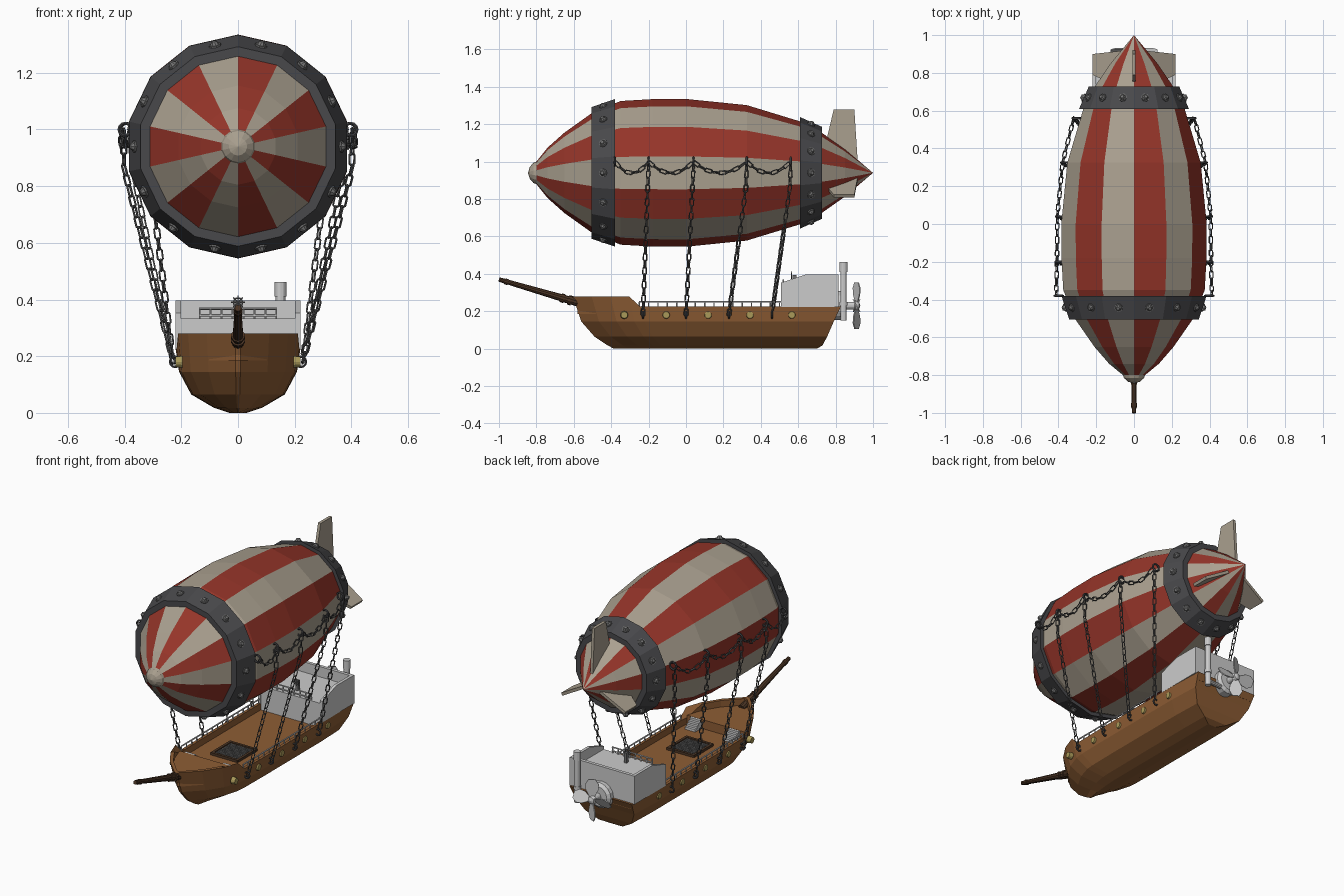
import bpy, bmesh
from math import sin, cos, pi, tau
from mathutils import Vector, Matrix

if "Cube" in bpy.data.objects:
    bpy.data.objects.remove(bpy.data.objects["Cube"])


def material(name, *rgb):
    m = bpy.data.materials.new(name)
    m.diffuse_color = (*rgb, 1)
    m.use_nodes = True
    m.node_tree.nodes["Principled BSDF"].inputs["Base Color"].default_value = m.diffuse_color
    return m


RED, CREAM = material("red_cloth", .3, .035, .022), material("cream_cloth", .4, .35, .275)
IRON, CHAIN = material("dark_iron", .065, .065, .07), material("chain_iron", .1, .1, .1)
STEEL, BRASS = material("bolt_steel", .17, .17, .17), material("brass", .4, .32, .1)
WOOD, DARK = material("hull_wood", .27, .11, .035), material("dark_wood", .07, .035, .018)
AXIS = 0.94  # height of the envelope axis


def finish(name, bm, *mats):
    bmesh.ops.remove_doubles(bm, verts=bm.verts, dist=1e-5)
    bmesh.ops.recalc_face_normals(bm, faces=bm.faces)
    me = bpy.data.meshes.new(name)
    bm.to_mesh(me)
    bm.free()
    for m in mats:
        me.materials.append(m)
    ob = bpy.data.objects.new(name, me)
    bpy.context.collection.objects.link(ob)
    return ob


def revolve(bm, prof, n, c=(0, 0, AXIS), closed=False):
    """Turn (y, r) points about the y axis; the first vertex is at the top."""
    rings = [[bm.verts.new((c[0] + r * sin(tau * j / n), c[1] + y, c[2] + r * cos(tau * j / n)))
              for j in range(n)] for y, r in prof]
    for i in range(len(prof) if closed else len(prof) - 1):
        a, b = rings[i], rings[(i + 1) % len(prof)]
        for j in range(n):
            k = (j + 1) % n
            bm.faces.new((a[j], a[k], b[k], b[j])).material_index = j % 2


def eyelet(bm, c, R, r):
    revolve(bm, [(r * cos(a * tau / 6), R + r * sin(a * tau / 6)) for a in range(6)], 12, c, True)


def rod(bm, p, q, r, r2=None, n=8):
    p, q = Vector(p), Vector(q)
    m = Matrix.Translation((p + q) / 2) @ (q - p).to_track_quat('Z', 'Y').to_matrix().to_4x4()
    bmesh.ops.create_cone(bm, cap_ends=True, segments=n, radius1=r,
                          radius2=r if r2 is None else r2, depth=(q - p).length, matrix=m)


def box(bm, lo, hi):
    lo, hi = Vector(lo), Vector(hi)
    bmesh.ops.create_cube(bm, size=1, matrix=Matrix.Translation((lo + hi) / 2) @ Matrix.Diagonal((*(hi - lo), 1)))


def prism(bm, pts, d):
    """Extrude a flat polygon by the vector d."""
    a = [bm.verts.new(p) for p in pts]
    b = [bm.verts.new(Vector(p) + Vector(d)) for p in pts]
    bm.faces.new(a)
    bm.faces.new(b[::-1])
    for i in range(len(a)):
        j = (i + 1) % len(a)
        bm.faces.new((a[i], b[i], b[j], a[j]))


def chain(bm, pts, pitch=.038):
    pts = [Vector(p) for p in pts]
    k, d, start = 0, pitch / 2, 0
    for p, q in zip(pts, pts[1:]):
        L = (q - p).length
        while d < start + L:
            rot = (q - p).to_track_quat('Z', 'X').to_matrix().to_4x4() @ Matrix.Rotation(k % 2 * pi / 2 + .4, 4, 'Z')
            m = Matrix.Translation(p.lerp(q, (d - start) / L)) @ rot
            ring = []
            for i in range(8):  # stadium-shaped link
                a = (i + .5) * tau / 8
                o = Vector((cos(a), 0, sin(a)))
                c = o * .0105 + Vector((0, 0, .011 if sin(a) > 0 else -.011))
                ring.append([bm.verts.new(m @ (c + .0036 * (o * cos(t * pi / 2) + Vector((0, sin(t * pi / 2), 0)))))
                             for t in range(4)])
            for i in range(8):
                for t in range(4):
                    a, b, u = ring[i], ring[(i + 1) % 8], (t + 1) % 4
                    bm.faces.new((a[t], b[t], b[u], a[u]))
            k, d = k + 1, d + pitch
        start += L


# Envelope with fourteen striped gores
bm = bmesh.new()
revolve(bm, [(-.82, 0), (-.8, .06), (-.74, .135), (-.65, .215), (-.5, .322), (-.35, .384), (-.18, .394), (0, .395),
             (.325, .362), (.61, .275), (.725, .215), (.85, .127), (1, 0)], 14)
finish("envelope", bm, RED, CREAM)

# Nose cap
bm = bmesh.new()
revolve(bm, [(-.785, .055), (-.8, .06), (-.815, .055), (-.835, .032), (-.845, 0)], 14)
finish("nose_cap", bm, CREAM)

# Iron bands and their bolts
bolts = bmesh.new()
for name, y0, r0, y1, r1 in (("front_band", -.505, .352, -.38, .394), ("rear_band", .61, .298, .727, .246)):
    bm = bmesh.new()
    revolve(bm, [(y0, r0 - .04), (y0, r0), (y1, r1), (y1, r1 - .04)], 14, closed=True)
    finish(name, bm, IRON)
    nrm = Vector((r0 - r1, y1 - y0)).normalized()  # (along y, radial)
    for j in range(14):
        a = (j + .5) * tau / 14
        out = Vector((sin(a) * nrm.y, nrm.x, cos(a) * nrm.y))
        r = (r0 + r1) / 2 * cos(pi / 14)
        c = Vector((sin(a) * r, (y0 + y1) / 2, AXIS + cos(a) * r))
        rod(bolts, c - out * .005, c + out * .006, .022)
        rod(bolts, c + out * .006, c + out * .018, .017, .009)
finish("band_bolts", bolts, STEEL)

# Three tail fins
bm = bmesh.new()
for a, tip, root in ((0, .34, .15), (tau / 3, .248, .14), (-tau / 3, .248, .14)):
    out, side = Vector((sin(a), 0, cos(a))), Vector((cos(a), 0, -sin(a))) * .018
    prism(bm, [out * r + Vector((0, y, AXIS)) - side / 2
               for y, r in ((.745, root), (.79, tip), (.9, tip), (.918, .06))], side)
finish("tail_fins", bm, CREAM)

# Hull: plan outline repeated at rising levels, then the inner bulwark and deck
PLAN = [(0, .04), (.07, .5), (.14, .8), (.21, .96), (.25, .985), (.4, 1), (.85, 1), (1, .96)]


def outline(z, hw, yb, ys, rim=False, upto=1):
    half = [(w * hw, yb + (ys - yb) * t) for t, w in PLAN if t <= upto]
    full = half + [(-x, y) for x, y in reversed(half)]
    return [(x, y, .28 if rim and y < -.29 else z) for x, y in full]


levels = [outline(0, .03, -.385, .7), outline(.018, .085, -.42, .73), outline(.065, .165, -.49, .755),
          outline(.145, .208, -.56, .79), outline(.225, .22, -.605, .828, True),
          outline(.225, .202, -.58, .81, True), outline(.185, .202, -.58, .81)]
bm = bmesh.new()
rings = [[bm.verts.new(p) for p in lv] for lv in levels]
for a, b in zip(rings, rings[1:]):
    for j in range(len(a)):
        k = (j + 1) % len(a)
        bm.faces.new((a[j], a[k], b[k], b[j]))
bm.faces.new(rings[0])
bm.faces.new(rings[-1])
finish("hull", bm, WOOD)

bm = bmesh.new()
prism(bm, outline(.24, .203, -.58, .81, upto=.215), (0, 0, -.055))
finish("foredeck", bm, WOOD)

# Deck grating
bm = bmesh.new()
for s in (-1, 1):
    box(bm, (s * .085 - .008, -.135, .18), (s * .085 + .008, .055, .2))
    box(bm, (-.09, -.04 + s * .088 - .008, .18), (.09, -.04 + s * .088 + .008, .2))
finish("grate_frame", bm, DARK)
bm = bmesh.new()
for i in range(-5, 6):
    box(bm, (i * .014 - .003, -.125, .18), (i * .014 + .003, .045, .195))
    box(bm, (-.08, -.043 + i * .014, .18), (.08, -.037 + i * .014, .194))
finish("grate_bars", bm, STEEL)

# Steps to the foredeck
bm = bmesh.new()
for x in (-.13, .13):
    for i in range(4):
        box(bm, (x - .035, -.29, .185), (x + .035, -.225 - i * .016, .2 + i * .013))
finish("foredeck_steps", bm)

# Portholes
bm = bmesh.new()
for s in (-1, 1):
    for i in range(5):
        x = s * (.195 if i == 0 else .205)
        rod(bm, (x, -.33 + i * .224, .18), (s * .221, -.33 + i * .224, .18), .021, .018, 12)
finish("portholes", bm, BRASS)

# Side rails and the quarterdeck rail
bm = bmesh.new()
for s in (-1, 1):
    rod(bm, (s * .21, -.25, .25), (s * .21, .51, .25), .0045, n=6)
    for i in range(16):
        y = -.25 + i * .05
        rod(bm, (s * .21, y, .22), (s * .21, y, .25), .0035, n=6)
for z in (.345, .368):
    rod(bm, (-.138, .52, z), (.138, .52, z), .0045, n=6)
for i in range(8):
    x = -.135 + i * .27 / 7
    rod(bm, (x, .52, .32), (x, .52, .37), .004, n=6)
finish("rails", bm)

# Quarterdeck: raised floor with side and stern walls
bm = bmesh.new()
box(bm, (-.205, .51, .185), (.205, .8, .333))
for x in (-.22, .202):
    prism(bm, [(x, .508, .222), (x, .508, .352), (x, .64, .396), (x, .815, .396), (x, .815, .222)], (.018, 0, 0))
box(bm, (-.22, .795, .222), (.22, .815, .396))
finish("quarterdeck", bm)

# Steering wheel
bm = bmesh.new()
eyelet(bm, (0, .565, .39), .016, .003)
box(bm, (-.008, .57, .33), (.008, .59, .395))
for i in range(4):
    d = Vector((cos(i * pi / 4), 0, sin(i * pi / 4))) * .024
    rod(bm, Vector((0, .565, .39)) - d, Vector((0, .565, .39)) + d, .0022, n=5)
finish("steering_wheel", bm, STEEL)

# Engine housing, propeller and exhaust stack at the stern
bm = bmesh.new()
revolve(bm, [(.77, 0), (.77, .078), (.84, .078), (.855, .06), (.855, .02), (.9, .02), (.905, .028), (.925, .02),
             (.932, 0)], 16, (0, 0, .23))
finish("engine_housing", bm)
bm = bmesh.new()
for i in range(4):
    m = Matrix.Translation((0, .912, .23)) @ Matrix.Rotation(i * pi / 2, 4, 'Y') @ Matrix.Rotation(.5, 4, 'Z')
    half = [(.012, .015), (.035, .06), (.038, .095), (.02, .125)]
    pts = half + [(-x, z) for x, z in reversed(half)]
    prism(bm, [m @ Vector((x, -.003, z)) for x, z in pts], m.to_3x3() @ Vector((0, .006, 0)))
finish("propeller", bm)
bm = bmesh.new()
rod(bm, (.15, .842, .15), (.15, .842, .44), .017, n=12)
rod(bm, (.15, .842, .41), (.15, .842, .462), .021, n=12)
rod(bm, (.15, .842, .23), (.15, .842, .25), .021, n=12)
rod(bm, (.05, .835, .18), (.15, .842, .18), .014, n=10)
finish("exhaust_stack", bm)

# Bowsprit
bm = bmesh.new()
rod(bm, (0, -.54, .235), (0, -1, .37), .022, .012, 10)
for y, z, r in ((-.62, .2585, .026), (-.66, .27, .024), (-.96, .358, .016)):
    rod(bm, (0, y + .01, z - .003), (0, y - .01, z + .003), r, n=10)
finish("bowsprit", bm, DARK)

# Hanging chains, swags and eyelets on both sides
HOOKS = [(-.38, .398, None), (-.2, .394, -.23), (.04, .392, 0), (.325, .364, .23), (.56, .305, .46)]
links, eyes = bmesh.new(), bmesh.new()
for s in (-1, 1):
    for y, x, yb in HOOKS:
        eyelet(eyes, (s * x, y, 1), .022, .006)
        if yb is not None:
            eyelet(eyes, (s * .222, yb, .18), .018, .005)
            chain(links, [(s * (x + .012), y, .99), (s * (x + .008), y - .005, .86), (s * .23, yb, .185)])
    for (ya, xa, _), (yb, xb, _) in zip(HOOKS, HOOKS[1:]):
        chain(links, [(s * (xa + (xb - xa) * t + .014), ya + (yb - ya) * t, 1 - .24 * t * (1 - t))
                      for t in (i / 8 for i in range(9))])
finish("chains", links, CHAIN)
finish("chain_eyelets", eyes, IRON)
